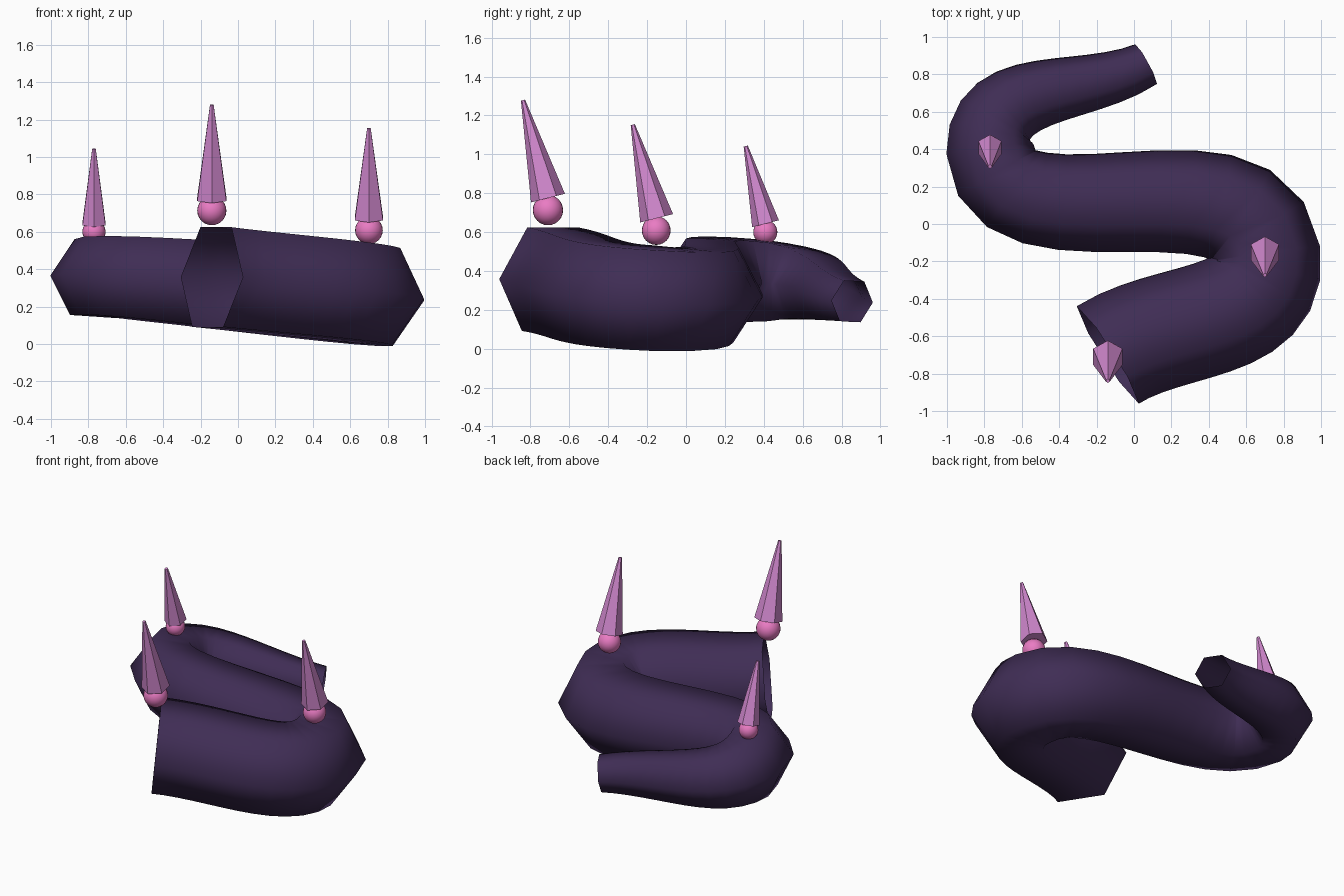
import bpy
from math import radians
from mathutils import Matrix, Vector

if "Cube" in bpy.data.objects:
    bpy.data.objects.remove(bpy.data.objects["Cube"])


def material(name, color):
    m = bpy.data.materials.new(name)
    m.diffuse_color = (*color, 1)
    m.use_nodes = True
    m.node_tree.nodes["Principled BSDF"].inputs["Base Color"].default_value = m.diffuse_color
    return m


BODY = material("dark_purple", (0.05, 0.026, 0.09))
SPIKE = material("lilac", (0.65, 0.25, 0.63))
BALL = material("pink", (0.82, 0.2, 0.55))

# Winding body: open hexagonal tube, tapering toward the back
path = [((-0.14, -0.70, 0.358), 0.309), ((0.70, -0.165, 0.26), 0.30),
        ((-0.77, 0.40, 0.35), 0.235), ((0.065, 0.855, 0.243), 0.121)]
curve = bpy.data.curves.new("body", 'CURVE')
curve.dimensions = '3D'
curve.fill_mode = 'FULL'
curve.bevel_depth = 1
curve.bevel_resolution = 1
curve.resolution_u = 12
spline = curve.splines.new('BEZIER')
spline.bezier_points.add(len(path) - 1)
for point, (co, radius) in zip(spline.bezier_points, path):
    point.co = co
    point.radius = radius
    point.handle_left_type = point.handle_right_type = 'AUTO'
body = bpy.data.objects.new("body", curve)
bpy.context.collection.objects.link(body)
bpy.context.view_layer.objects.active = body
body.select_set(True)
bpy.ops.object.convert(target='MESH')
body = bpy.context.object
bpy.ops.object.shade_smooth()
body.data.materials.clear()
body.data.materials.append(BODY)


# Spike: smooth ball with a six-sided cone leaning to the front
def spike(name, ball, ball_r, base, base_r, length):
    bpy.ops.mesh.primitive_uv_sphere_add(segments=24, ring_count=12,
                                         radius=ball_r, location=ball)
    o = bpy.context.object
    o.name = name + "_ball"
    bpy.ops.object.shade_smooth()
    o.data.materials.append(BALL)

    tilt = radians(14.3)
    axis = Matrix.Rotation(tilt, 3, 'X') @ Vector((0, 0, 1))
    bpy.ops.mesh.primitive_cone_add(vertices=6, radius1=base_r, radius2=0.011,
                                    depth=length, rotation=(tilt, 0, 0),
                                    location=Vector(base) + axis * length / 2)
    o = bpy.context.object
    o.name = name + "_cone"
    o.data.materials.append(SPIKE)


spike("front_spike", (-0.14, -0.71, 0.713), 0.078, (-0.14, -0.71, 0.775), 0.09, 0.52)
spike("right_spike", (0.70, -0.153, 0.608), 0.074, (0.70, -0.151, 0.671), 0.087, 0.497)
spike("left_spike", (-0.77, 0.408, 0.60), 0.062, (-0.77, 0.409, 0.643), 0.071, 0.412)
